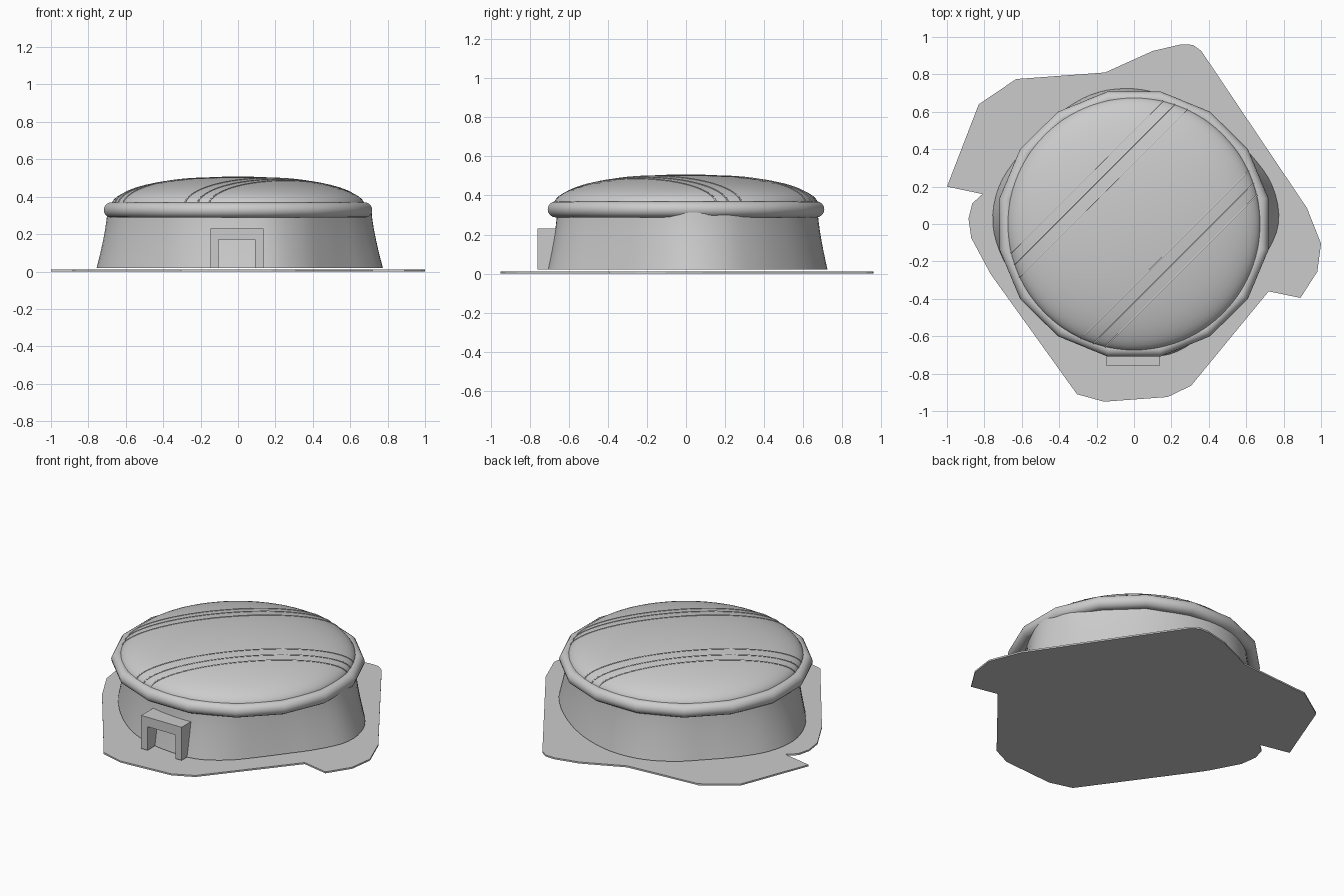
import bpy, bmesh, math
from mathutils import Vector

if "Cube" in bpy.data.objects:
    bpy.data.objects.remove(bpy.data.objects["Cube"])


def make(name, verts, faces, smooth=None):
    me = bpy.data.meshes.new(name)
    me.from_pydata(verts, [], faces)
    ob = bpy.data.objects.new(name, me)
    bpy.context.collection.objects.link(ob)
    bm = bmesh.new()
    bm.from_mesh(me)
    bmesh.ops.recalc_face_normals(bm, faces=bm.faces)
    bm.to_mesh(me)
    bm.free()
    if smooth:
        bpy.ops.object.select_all(action='DESELECT')
        bpy.context.view_layer.objects.active = ob
        ob.select_set(True)
        bpy.ops.object.shade_smooth_by_angle(angle=math.radians(smooth))
    return ob


def prism(name, outline, a, b, to3d):
    """Extrude a 2D outline between depths a and b."""
    n = len(outline)
    verts = [to3d(u, v, d) for d in (a, b) for u, v in outline]
    faces = [list(range(n))[::-1], list(range(n, 2 * n))]
    faces += [(i, (i + 1) % n, n + (i + 1) % n, n + i) for i in range(n)]
    return make(name, verts, faces)


def grid_faces(rows, n):
    return [(r * n + i, r * n + (i + 1) % n, (r + 1) * n + (i + 1) % n, (r + 1) * n + i)
            for r in range(rows - 1) for i in range(n)]


# Irregular thin ground patch
ground = [(-1, .2), (-.83, .64), (-.63, .775), (-.155, .81), (.1, .925), (.25, .96),
          (.315, .958), (.36, .925), (.925, .085), (1, -.105), (.98, -.255), (.89, -.395),
          (.72, -.36), (.305, -.865), (.18, -.925), (-.16, -.95), (-.305, -.91),
          (-.765, -.27), (-.87, -.075), (-.885, .03), (-.865, .11), (-.81, .16)]
prism("ground_patch", ground, 0, .01, lambda u, v, d: (u, v, d))

# Lobed fabric wall: base radius every 15 degrees, smoothly interpolated
radii = [.772, .768, .728, .70, .695, .705, .723, .73, .717, .70, .718, .75,
         .755, .725, .69, .675, .68, .69, .70, .722, .70, .668, .67, .715]


def base_radius(t):
    i, f = int(t), t - int(t)
    p = [radii[(i + k) % 24] for k in (-1, 0, 1, 2)]
    return p[1] + .5 * f * (p[2] - p[0] + f * (2 * p[0] - 5 * p[1] + 4 * p[2] - p[3]
                            + f * (3 * (p[1] - p[2]) + p[3] - p[0])))


N = 96
verts = []
ROWS = 7
for r in range(ROWS):
    f = r / (ROWS - 1)
    ease = 1 - (1 - f) ** 1.4
    for i in range(N):
        b = base_radius(i * 24 / N)
        top = .678 + .8 * (b - .73)
        rad = b + (top - b) * ease
        a = 2 * math.pi * i / N
        verts.append((rad * math.cos(a), rad * math.sin(a), .02 + .31 * f))
make("wall", verts, grid_faces(ROWS, N), 40)

# Sixteen-sided rim ring
M, K = 16, 16
verts = []
for k in range(K):
    t = 2 * math.pi * k / K
    for i in range(M):
        a = 2 * math.pi * (i + .5) / M
        rad = .041 * math.cos(t)
        verts.append(((.691 + rad) * math.cos(a), (.681 + rad) * math.sin(a),
                      .329 + .041 * math.sin(t)))
faces = grid_faces(K, M)
faces += [((K - 1) * M + i, (K - 1) * M + (i + 1) % M, (i + 1) % M, i) for i in range(M)]
make("rim", verts, faces, 40)

# Shallow domed roof
DR, DZ, DH = .677, .355, .153
verts = []
rows = 16
for r in range(rows):
    p = math.pi / 2 * r / rows
    for i in range(N):
        a = 2 * math.pi * i / N
        verts.append((DR * math.cos(p) * math.cos(a), DR * math.cos(p) * math.sin(a),
                      DZ + DH * math.sin(p)))
verts.append((0, 0, DZ + DH))
faces = grid_faces(rows, N)
faces += [((rows - 1) * N + i, (rows - 1) * N + (i + 1) % N, rows * N) for i in range(N)]
faces.append(list(range(N))[::-1])
make("roof", verts, faces, 40)

# Two bundles of three ropes laid diagonally across the roof
for n, d in enumerate((-.356, -.30, -.233, .233, .30, .356)):
    half = math.sqrt(DR ** 2 - d ** 2)
    verts = []
    steps, sides = 40, 6
    for j in range(steps + 1):
        p = math.pi * j / steps
        s = -half * math.cos(p)
        z = DZ + DH * math.sin(p) * half / DR
        c = Vector(((s + d) / math.sqrt(2), (s - d) / math.sqrt(2), z))
        out = Vector((c.x / DR ** 2, c.y / DR ** 2, (z - DZ) / DH ** 2)).normalized()
        tan = Vector((1, 1, 0)) * half * math.sin(p) / math.sqrt(2)
        tan.z = DH * math.cos(p) * half / DR
        side = tan.normalized().cross(out)
        for k in range(sides):
            t = 2 * math.pi * k / sides
            verts.append(c + .004 * (out * math.cos(t) + side * math.sin(t)))
    make(f"rope_{n + 1}", verts, grid_faces(steps + 1, sides), 60)

# Projecting door frame
frame = [(-.147, .02), (-.147, .23), (.136, .23), (.136, .02),
         (.092, .02), (.092, .17), (-.103, .17), (-.103, .02)]
prism("door_frame", frame, -.76, -.64, lambda u, v, d: (u, d, v))
